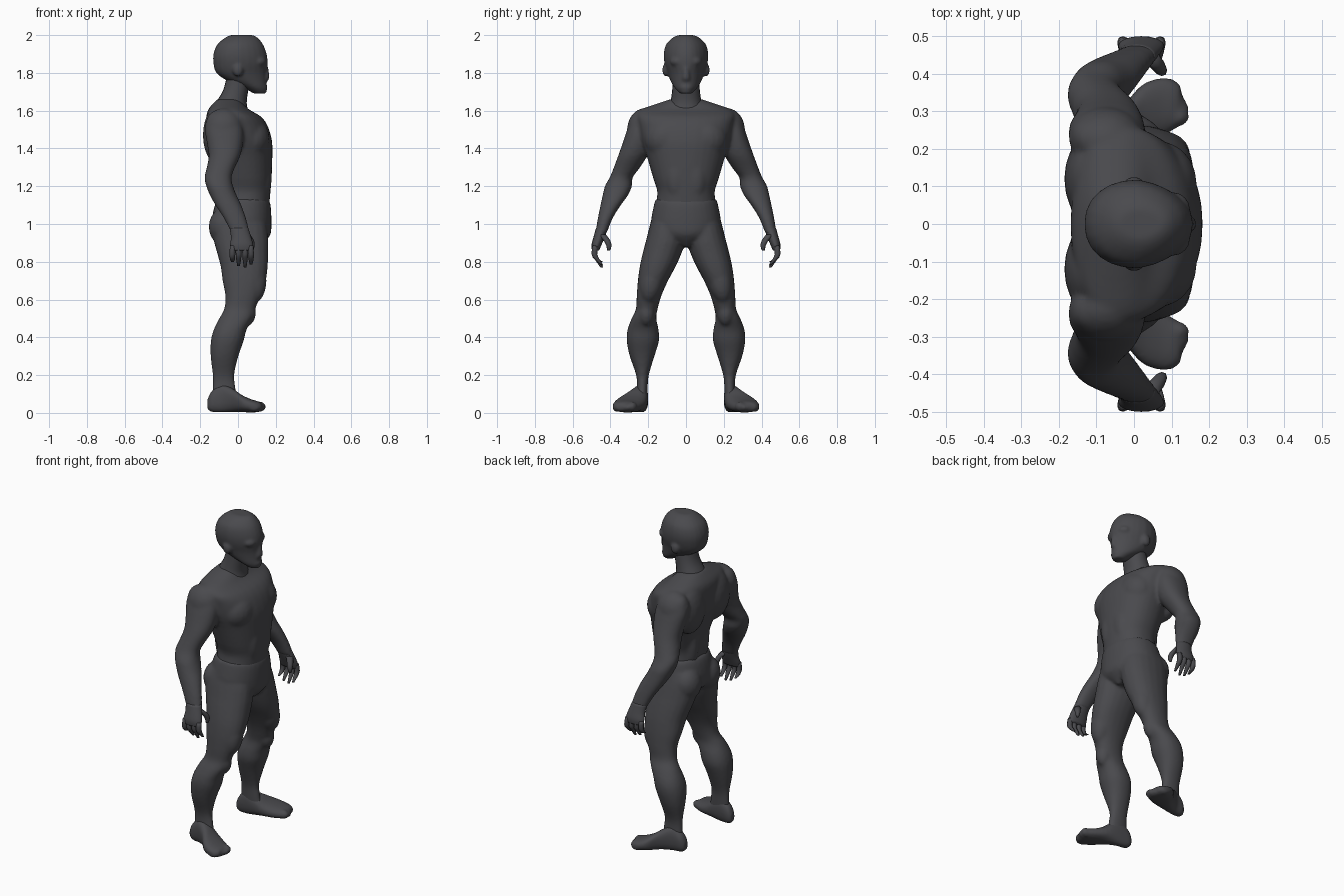
import bpy, bmesh, math
from mathutils import Vector, Matrix

skin = bpy.data.materials.new("charcoal grey")
skin.diffuse_color = (0.068, 0.068, 0.075, 1)


def spline(rows, steps):
    """Catmull-Rom interpolation of cross-section rows."""
    rows = [Vector(r) for r in rows]
    out = []
    for i in range(len(rows) - 1):
        a, b = rows[max(i - 1, 0)], rows[i]
        c, d = rows[i + 1], rows[min(i + 2, len(rows) - 1)]
        for k in range(steps):
            t = k / steps
            out.append(0.5 * (2 * b + (c - a) * t + (2 * a - 5 * b + 4 * c - d) * t * t
                              + (3 * b - a - 3 * c + d) * t ** 3))
    return out + [rows[-1]]


def loft(bm, rows, side=1, n=20, steps=3, power=2.2, egg=0.0, along_x=False):
    """Skin rounded rings; each row is (height, x0, x1, y0, y1)."""
    rings = []
    for h, x0, x1, y0, y1 in spline(rows, steps):
        ring = []
        for i in range(n):
            a = 2 * math.pi * i / n
            c, s = math.cos(a), math.sin(a)
            u = math.copysign(abs(c) ** (2 / power), c)
            v = math.copysign(abs(s) ** (2 / power), s) * (1 - egg * max(u, 0))
            x = (x0 + x1) / 2 + u * (x1 - x0) / 2
            y = ((y0 + y1) / 2 + v * (y1 - y0) / 2) * side
            ring.append(bm.verts.new((h, y, x) if along_x else (x, y, h)))
        rings.append(ring)
    for a, b in zip(rings, rings[1:]):
        for i in range(n):
            j = (i + 1) % n
            bm.faces.new((a[i], a[j], b[j], b[i]))
    bm.faces.new(rings[0])
    bm.faces.new(rings[-1])


def ball(bm, centre, size, tilt=0.0):
    m = Matrix.Translation(centre) @ Matrix.Rotation(tilt, 4, 'X') @ Matrix.Diagonal((*size, 1))
    bmesh.ops.create_uvsphere(bm, u_segments=20, v_segments=12, radius=1, matrix=m)


def finger(bm, joints, side):
    """Joints are (x, y, z, radius)."""
    loft(bm, [(z, x - r, x + r, y - r, y + r) for x, y, z, r in joints], side, n=8, steps=2)


def finish(name, bm, voxel=0.0, smooth=3):
    bmesh.ops.recalc_face_normals(bm, faces=bm.faces)
    me = bpy.data.meshes.new(name)
    bm.to_mesh(me)
    bm.free()
    me.materials.append(skin)
    for p in me.polygons:
        p.use_smooth = True
    ob = bpy.data.objects.new(name, me)
    bpy.context.collection.objects.link(ob)
    if voxel:  # fuse the overlapping muscle volumes into one skin
        r = ob.modifiers.new("fuse", 'REMESH')
        r.mode, r.voxel_size, r.use_smooth_shade = 'VOXEL', voxel, True
        s = ob.modifiers.new("soften", 'SMOOTH')
        s.factor, s.iterations = 0.5, smooth
    return ob


# Head with nose, chin, brow and ears
bm = bmesh.new()
loft(bm, [(1.69, .085, .15, -.03, .03), (1.72, .03, .153, -.06, .06),
          (1.76, -.06, .15, -.083, .083), (1.80, -.115, .15, -.099, .099),
          (1.85, -.13, .157, -.114, .114), (1.90, -.13, .152, -.118, .118),
          (1.95, -.11, .133, -.106, .106), (1.985, -.07, .105, -.072, .072),
          (2.0, -.04, .08, -.042, .042)], egg=.2, n=24)
loft(bm, [(1.755, .13, .155, -.022, .022), (1.78, .12, .168, -.022, .022),
          (1.85, .12, .155, -.014, .014)], n=10)
ball(bm, (.135, 0, 1.722), (.022, .036, .018))
for s in (-1, 1):
    ball(bm, (.0, s * .104, 1.815), (.028, .022, .035))
    ball(bm, (.105, s * .04, 1.86), (.045, .045, .03))
finish("head", bm, .008, 4)

# Neck
bm = bmesh.new()
loft(bm, [(1.58, -.14, .06, -.11, .11), (1.64, -.117, .046, -.084, .084),
          (1.71, -.078, .055, -.073, .073), (1.78, -.06, .07, -.07, .07)])
finish("neck", bm)

# Torso and arms
bm = bmesh.new()
loft(bm, [(1.09, -.10, .165, -.162, .162), (1.17, -.10, .172, -.152, .152),
          (1.24, -.112, .178, -.173, .173), (1.36, -.145, .182, -.208, .208),
          (1.44, -.165, .18, -.235, .235), (1.52, -.168, .157, -.25, .25),
          (1.57, -.168, .12, -.26, .26), (1.605, -.158, .06, -.24, .24),
          (1.635, -.135, .03, -.16, .16), (1.66, -.11, .01, -.085, .085)], n=32)
for s in (-1, 1):
    ball(bm, (.07, s * .105, 1.45), (.098, .115, .11))            # chest
    ball(bm, (-.11, s * .12, 1.47), (.076, .12, .15))             # shoulder blade
    ball(bm, (-.075, s * .232, 1.515), (.1, .078, .1), s * .3)    # shoulder cap
    ball(bm, (-.06, s * .05, 1.25), (.058, .05, .2))              # lower back
    ball(bm, (.13, s * .05, 1.25), (.049, .06, .13))              # stomach
    loft(bm, [(1.6, -.12, -.05, .20, .245), (1.575, -.158, 0, .18, .283),
              (1.5, -.175, .027, .17, .312), (1.43, -.165, .027, .18, .335),
              (1.36, -.155, .012, .205, .36), (1.29, -.168, -.02, .25, .386),
              (1.245, -.178, -.034, .283, .405), (1.2, -.168, -.026, .286, .43),
              (1.15, -.148, -.006, .308, .442), (1.1, -.12, .018, .345, .453),
              (1.03, -.075, .043, .388, .467), (.95, -.035, .063, .42, .48)], s)
finish("torso_and_arms", bm, .01, 5)

# Hips and legs
bm = bmesh.new()
loft(bm, [(1.13, -.108, .164, -.162, .162), (1.09, -.126, .174, -.172, .172),
          (1.0, -.14, .177, -.185, .185), (.94, -.12, .17, -.15, .15),
          (.88, -.03, .12, -.025, .025)], n=32)
for s in (-1, 1):
    ball(bm, (-.073, s * .092, .985), (.082, .088, .1))           # buttock
    ball(bm, (.045, s * .21, .53), (.05, .045, .07))              # kneecap
    ball(bm, (.085, s * .18, .70), (.066, .062, .12), s * .2)     # thigh muscle
    loft(bm, [(1.06, -.11, .12, .02, .172), (1.0, -.14, .15, .0, .19),
              (.92, -.13, .16, .003, .21), (.86, -.115, .16, .018, .226),
              (.78, -.093, .158, .052, .244), (.7, -.082, .147, .095, .255),
              (.62, -.067, .117, .13, .261), (.55, -.073, .092, .15, .265),
              (.5, -.1, .075, .157, .288), (.44, -.129, .045, .145, .31),
              (.38, -.144, .03, .143, .314), (.3, -.145, .002, .167, .298),
              (.2, -.134, -.02, .197, .264), (.13, -.134, -.012, .203, .26),
              (.06, -.14, .0, .205, .265)], s)
finish("hips_and_legs", bm, .01, 4)

for s, label in ((-1, "right"), (1, "left")):
    # Foot, broad and blunt, with toes
    bm = bmesh.new()
    loft(bm, [(-.162, .02, .07, .212, .248), (-.14, .005, .115, .201, .265),
              (-.09, .002, .15, .2, .275), (-.03, .004, .13, .203, .315),
              (.02, .004, .095, .212, .37), (.07, .002, .072, .232, .389),
              (.105, .004, .062, .25, .384), (.125, .01, .052, .265, .368)],
         s, along_x=True, power=2.4)
    for i in range(5):
        r = .027 if i == 0 else .023
        ball(bm, (.112 - .009 * max(i - 1, 0), s * (.286 + .02 * i), .006 + r), (.035, r, r))
    finish("foot_" + label, bm, .008, 4)

    # Hand with curled fingers and thumb
    bm = bmesh.new()
    loft(bm, [(.98, -.045, .054, .413, .476), (.93, -.037, .07, .43, .49),
              (.89, -.042, .08, .447, .5), (.86, -.038, .077, .46, .498)], s, n=16, power=2)
    for x, tip in ((-.028, .81), (.003, .788), (.036, .78), (.066, .795)):
        finger(bm, [(x, .48, .885, .015), (x * 1.05, .485, .84, .015),
                    (x * 1.05, .47, .812, .013), (x * 1.05, .446, tip - .01, .007)], s)
    finger(bm, [(.045, .445, .945, .02), (.066, .42, .915, .018),
                (.074, .408, .885, .014), (.074, .41, .86, .008)], s)
    finish("hand_" + label, bm)
